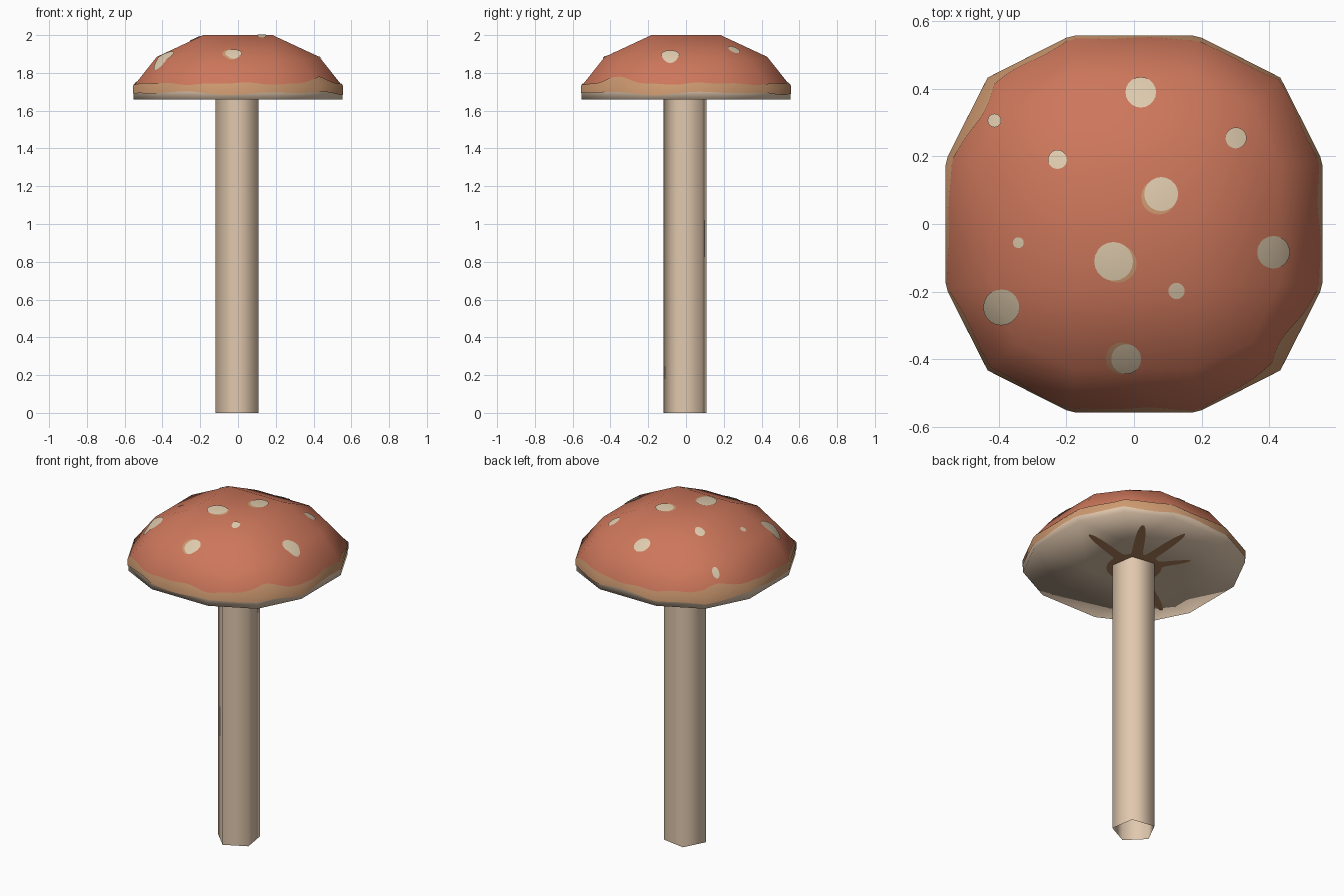
import bpy, bmesh, math
from mathutils import Vector
from mathutils.bvhtree import BVHTree

if "Cube" in bpy.data.objects:
    bpy.data.objects.remove(bpy.data.objects["Cube"])


def material(name, r, g, b):
    lin = lambda c: ((c / 255 + 0.055) / 1.055) ** 2.4
    m = bpy.data.materials.new(name)
    m.diffuse_color = (lin(r), lin(g), lin(b), 1)
    m.use_nodes = True
    m.node_tree.nodes["Principled BSDF"].inputs["Base Color"].default_value = m.diffuse_color
    return m


RED = material("cap red", 205, 119, 91)
CREAM = material("stem cream", 225, 200, 174)
PALE = material("spot cream", 224, 204, 174)
TAN = material("tan edge", 205, 153, 112)
BROWN = material("gill brown", 178, 130, 94)


def add_object(name, verts, faces, mats, normals=None):
    me = bpy.data.meshes.new(name)
    me.from_pydata(verts, [], faces)
    for m in mats:
        me.materials.append(m)
    ob = bpy.data.objects.new(name, me)
    bpy.context.collection.objects.link(ob)
    for p in me.polygons:
        p.use_smooth = True
    if normals:
        me.normals_split_custom_set_from_vertices(normals)
    return ob


def ring12(edge, off, corner, ze, zc):
    """Twelve points of a rounded square: two per side and one per corner."""
    pts = []
    for k in range(4):
        c, s = round(math.cos(k * math.pi / 2)), round(math.sin(k * math.pi / 2))
        for x, y, z in ((edge, -off, ze), (edge, off, ze), (corner, corner, zc)):
            pts.append((x * c - y * s, x * s + y * c, z))
    return pts


def square(h, z):
    return [(h, h, z), (-h, h, z), (-h, -h, z), (h, -h, z)]


def close_ring(r, q):
    """3 x 3 grid of quads filling a ring (start r) round a square (start q)."""
    out = [tuple(q + i for i in range(4))]
    for k in range(4):
        a = r + 3 * k
        out.append((a, a + 1, q + k, q + (k - 1) % 4))
        out.append((a + 1, a + 2, r + (3 * k + 3) % 12, q + k))
    return out


# Cap: low-poly dome with a short upright rim and a flat underside
verts = (square(0.183, 2.0) + ring12(0.43, 0.175, 0.35, 1.885, 1.862)
         + ring12(0.553, 0.187, 0.43, 1.73, 1.73)
         + ring12(0.553, 0.187, 0.43, 1.66, 1.66) + square(0.183, 1.66))
faces = close_ring(4, 0) + close_ring(28, 40)
for base in (4, 16):
    for i in range(12):
        j = (i + 1) % 12
        faces.append((base + 12 + i, base + 12 + j, base + j, base + i))
cap = add_object("cap", verts, faces, [RED, CREAM])
bm = bmesh.new()
bm.from_mesh(cap.data)
bmesh.ops.recalc_face_normals(bm, faces=bm.faces)
bmesh.ops.triangulate(bm, faces=bm.faces)
for f in bm.faces:
    f.material_index = 1 if max(v.co.z for v in f.verts) < 1.74 else 0
    f.smooth = True
tree = BVHTree.FromBMesh(bm)
bm.to_mesh(cap.data)
bm.free()


def dome_normal(p):
    return Vector((p.x / 0.33, p.y / 0.33, max(p.z - 1.66, 0.0) / 0.16)).normalized()


# Spots: thin round plates laid on the dome
def spot(name, x, y, r, mat, lift, n=20, rings=4):
    pts = [(x, y)]
    for k in range(1, rings + 1):
        for i in range(n):
            a = 2 * math.pi * i / n
            pts.append((x + r * k / rings * math.cos(a), y + r * k / rings * math.sin(a)))
    vs, ns = [], []
    for px, py in pts:
        hit = tree.ray_cast(Vector((px, py, 3)), Vector((0, 0, -1)))[0]
        nrm = dome_normal(hit)
        vs.append(hit + nrm * lift)
        ns.append(nrm)
    fs = [(0, 1 + i, 1 + (i + 1) % n) for i in range(n)]
    for k in range(rings - 1):
        b = 1 + k * n
        for i in range(n):
            j = (i + 1) % n
            fs.append((b + i, b + n + i, b + n + j, b + j))
    add_object(name, vs, fs, [mat], ns)


SPOTS = [(.02, .387, .045), (.30, .253, .031), (-.225, .19, .028), (-.41, .304, .02),
         (.08, .088, .05), (-.34, -.055, .016), (-.06, -.11, .057), (.41, -.083, .048),
         (.125, -.197, .024), (-.39, -.245, .053), (-.023, -.397, .044)]
for i, (x, y, r) in enumerate(SPOTS):
    spot(f"spot_{i + 1}", x, y, r, PALE, 0.004)
for i, (x, y, r) in enumerate([(.073, .08, .052), (-.048, -.117, .056), (-.036, -.396, .047)]):
    spot(f"spot_edge_{i + 1}", x, y, r, TAN, 0.002)


# Wavy tan band round the rim
def bump(a, centre, width):
    d = (a - math.radians(centre) + math.pi) % (2 * math.pi) - math.pi
    return math.exp(-(d / width) ** 2)


N, vs, ns, fs = 144, [], [], []
for i in range(N):
    a = 2 * math.pi * i / N
    d = Vector((math.cos(a), math.sin(a), 0))
    low = 1.692 + 0.006 * math.sin(5 * a) + 0.005 * math.sin(9 * a + 1)
    top = (1.742 + 0.004 * math.sin(7 * a) + 0.003 * math.sin(16 * a)
           + 0.035 * bump(a, 143, 0.22) + 0.03 * bump(a, -40, 0.2))
    for z in (low, 1.73, (1.73 + top) / 2, top):
        hit = tree.ray_cast(Vector((0, 0, z)) + d * 2, -d)[0]
        nrm = dome_normal(hit)
        vs.append(hit + nrm * 0.004)
        ns.append(nrm)
    b, c = 4 * i, 4 * ((i + 1) % N)
    for k in range(3):
        fs.append((b + k, c + k, c + k + 1, b + k + 1))
add_object("rim_band", vs, fs, [TAN], ns)

# Brown streaks spreading from the stem under the cap
ARMS = [(16, .44), (56, .47), (87, .46), (126, .32), (212, .49)]
N = 240
vs = [(0, 0, 1.657)]
for i in range(N):
    a = 2 * math.pi * i / N
    r = 0.15 + sum((length - 0.15) * bump(a, ang, 0.11) for ang, length in ARMS)
    vs.append((r * math.cos(a), r * math.sin(a), 1.657))
add_object("gill_streaks", vs, [(0, 1 + (i + 1) % N, 1 + i) for i in range(N)], [BROWN])

# Stem: open five-sided tube
vs = [(0.121 * math.cos(math.radians(45 + 72 * i)), 0.121 * math.sin(math.radians(45 + 72 * i)), z)
      for z in (0, 1.66) for i in range(5)]
add_object("stem", vs, [(i, (i + 1) % 5, 5 + (i + 1) % 5, 5 + i) for i in range(5)], [CREAM])
